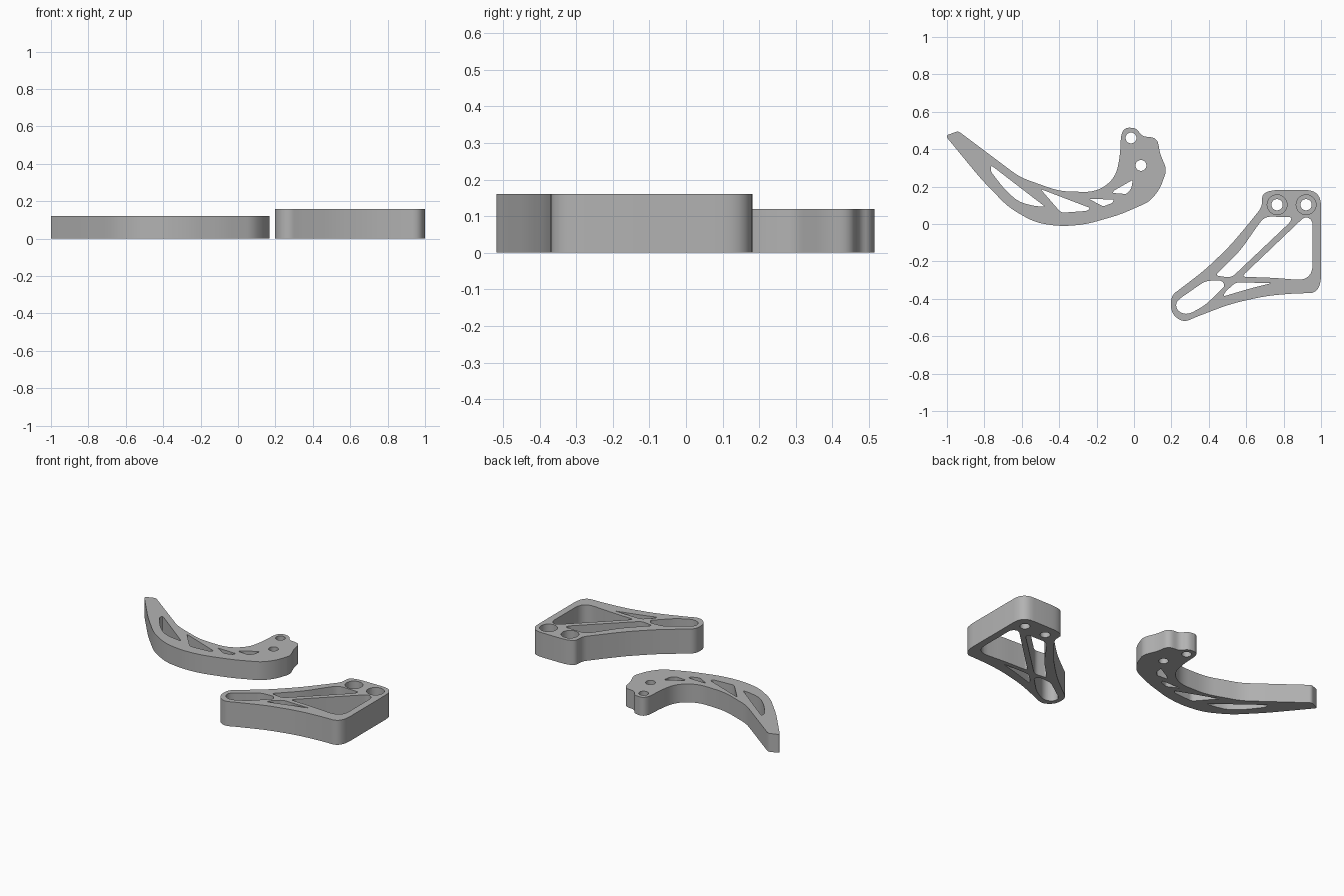
import bpy, bmesh, math
from mathutils import Vector

if "Cube" in bpy.data.objects:
    bpy.data.objects.remove(bpy.data.objects["Cube"])

metal = bpy.data.materials.new("satin grey")
metal.diffuse_color = (0.45, 0.45, 0.45, 1)
metal.use_nodes = True
metal.node_tree.nodes["Principled BSDF"].inputs["Base Color"].default_value = metal.diffuse_color


def rounded(corners, steps=6):
    """Closed outline from (x, y, cut) corners, each blended over the cut length."""
    out, n = [], len(corners)
    for i, (x, y, cut) in enumerate(corners):
        p = Vector((x, y))
        a = Vector(corners[i - 1][:2]) - p
        b = Vector(corners[(i + 1) % n][:2]) - p
        if cut == 0:
            out.append(p)
            continue
        a = p + a.normalized() * min(cut, a.length * 0.49)
        b = p + b.normalized() * min(cut, b.length * 0.49)
        for k in range(steps + 1):
            t = k / steps
            out.append(a * (1 - t) ** 2 + p * 2 * t * (1 - t) + b * t * t)
    return out


def circle(x, y, r, n=32):
    return [Vector((x + r * math.cos(math.tau * k / n), y + r * math.sin(math.tau * k / n)))
            for k in range(n)]


def plate(name, outline, holes, height):
    """Extruded flat plate with through holes."""
    cu = bpy.data.curves.new(name, 'CURVE')
    cu.dimensions = '2D'
    cu.fill_mode = 'BOTH'
    cu.extrude = height / 2
    for loop in [outline] + holes:
        sp = cu.splines.new('POLY')
        sp.points.add(len(loop) - 1)
        for pt, v in zip(sp.points, loop):
            pt.co = (v.x, v.y, 0, 1)
        sp.use_cyclic_u = True
    ob = bpy.data.objects.new(name, cu)
    bpy.context.collection.objects.link(ob)
    activate(ob)
    bpy.ops.object.convert(target='MESH')
    ob = bpy.context.object
    bm = bmesh.new()
    bm.from_mesh(ob.data)
    bmesh.ops.translate(bm, verts=bm.verts, vec=(0, 0, height / 2))
    bmesh.ops.remove_doubles(bm, verts=bm.verts, dist=0.0002)
    bmesh.ops.recalc_face_normals(bm, faces=bm.faces)
    bm.to_mesh(ob.data)
    bm.free()
    ob.data.materials.clear()
    ob.data.materials.append(metal)
    return ob


def activate(ob):
    bpy.ops.object.select_all(action='DESELECT')
    ob.select_set(True)
    bpy.context.view_layer.objects.active = ob


# Curved lever
lever_outline = [
    (-1.0, .475, .01), (-.94, .497, .015), (-.61, .25, .05), (-.40, .175, .06),
    (-.20, .17, .07), (-.10, .245, .07), (-.075, .36, .05), (-.068, .515, .07),
    (.015, .515, .045), (.04, .468, .03), (.125, .462, .04), (.138, .38, .03),
    (.175, .29, .03), (.14, .19, .04), (.085, .12, .04), (-.075, .05, .05),
    (-.26, -.003, .06), (-.395, -.013, .06), (-.53, .008, .06), (-.67, .088, .06),
    (-.82, .243, .06), (-1.0, .462, .01)]
lever_holes = [
    [(-.765, .315, .015), (-.475, .092, .012), (-.53, .096, .02), (-.615, .117, .04),
     (-.69, .182, .05), (-.765, .28, .01)],
    [(-.50, .187, .012), (-.235, .086, .01), (-.25, .07, .01), (-.39, .06, .02)],
    [(-.24, .134, .008), (-.108, .131, .008), (-.115, .112, .008), (-.166, .094, .012)],
    [(-.007, .236, .01), (-.014, .19, .012), (-.04, .16, .012), (-.115, .166, .008),
     (-.105, .18, .008)]]
lever = plate("curved_lever", rounded(lever_outline),
              [rounded(h) for h in lever_holes]
              + [circle(-.016, .46, .029), circle(.037, .313, .029)], .12)

# Triangular bracket
bracket_outline = [
    (.685, .182, .10), (1.0, .182, .085), (1.0, -.37, .10), (.87, -.37, .06),
    (.70, -.385, .07), (.513, -.428, .07), (.33, -.498, .03), (.265, -.527, .05),
    (.198, -.48, .06), (.196, -.385, .05), (.25, -.345, .04), (.38, -.245, .06),
    (.513, -.118, .07), (.62, .01, .06), (.685, .092, .03)]
bracket_holes = [
    [(.70, .04, .035), (.845, .037, .02), (.835, .01, .015), (.52, -.288, .03),
     (.435, -.275, .02), (.47, -.24, .02), (.57, -.14, .05), (.66, -.01, .05)],
    [(.915, .042, .03), (.955, .02, .03), (.955, -.305, .09), (.75, -.288, .05),
     (.575, -.282, .025)],
    [(.222, -.415, .04), (.38, -.305, .03), (.468, -.30, .02), (.487, -.33, .015),
     (.38, -.435, .04), (.285, -.487, .04), (.23, -.465, .03)],
    [(.545, -.312, .02), (.735, -.316, .012), (.62, -.345, .05), (.475, -.388, .015),
     (.49, -.36, .015)]]
bolts = [(.765, .103), (.92, .103)]
bracket = plate("triangular_bracket", rounded(bracket_outline),
                [rounded(h) for h in bracket_holes]
                + [circle(x, y, .03) for x, y in bolts], .16)

# Counterbores for the two bolt holes
for x, y in bolts:
    bpy.ops.mesh.primitive_cylinder_add(vertices=32, radius=.053, depth=.1,
                                        location=(x, y, .15))
    cutter = bpy.context.object
    cutter.name = "counterbore_cutter"
    activate(bracket)
    mod = bracket.modifiers.new("counterbore", 'BOOLEAN')
    mod.operation = 'DIFFERENCE'
    mod.solver = 'EXACT'
    mod.object = cutter
    bpy.ops.object.modifier_apply(modifier=mod.name)
    bpy.data.objects.remove(cutter)

# Smooth walls, sharp rims
for ob in (lever, bracket):
    activate(ob)
    bpy.ops.object.shade_smooth_by_angle(angle=math.radians(30))
